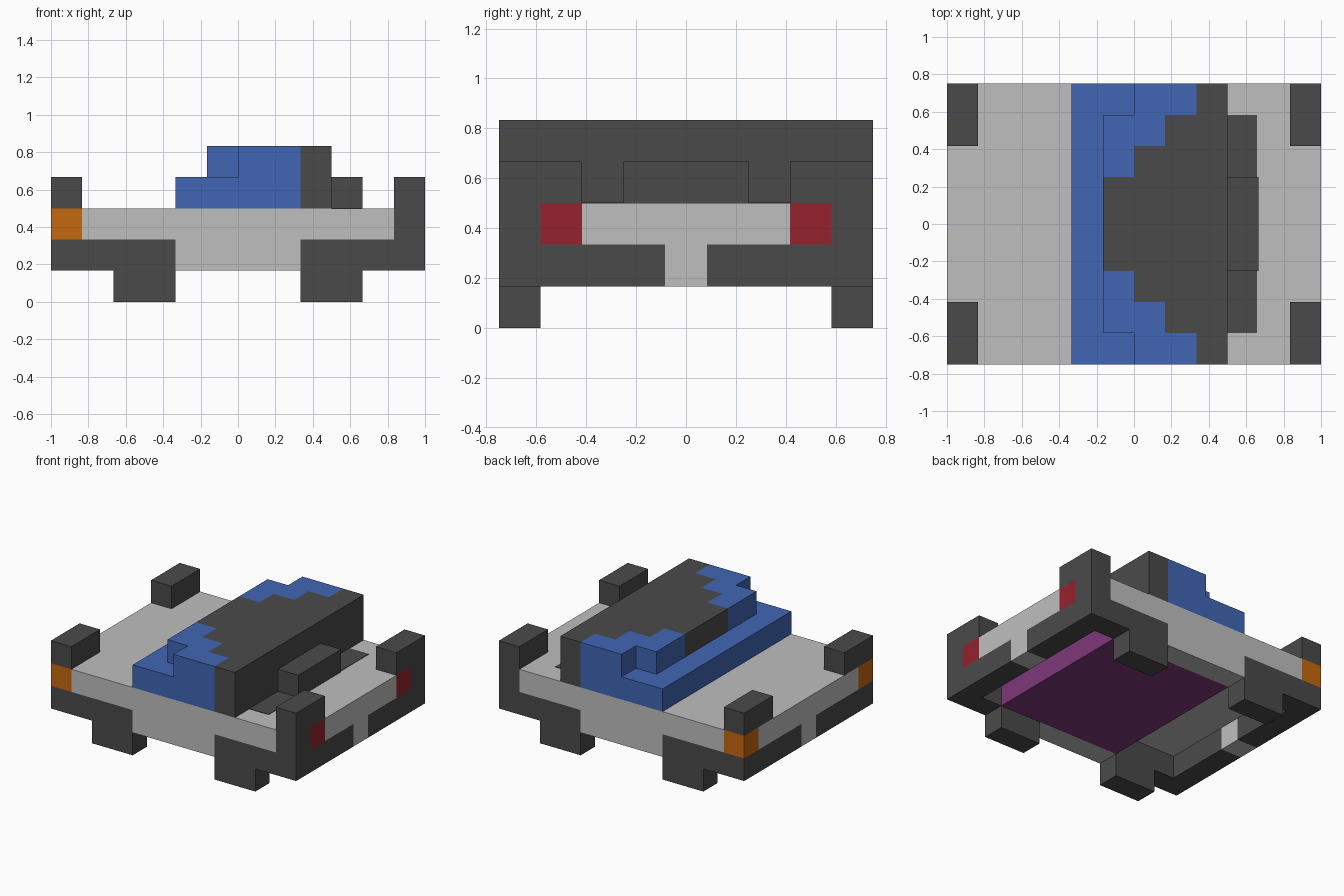
import bpy
import bmesh

if "Cube" in bpy.data.objects:
    bpy.data.objects.remove(bpy.data.objects["Cube"])

U = 1 / 6  # size of one block


def linear(c):
    c /= 255
    return c / 12.92 if c <= 0.04045 else ((c + 0.055) / 1.055) ** 2.4


def material(name, *rgb):
    colour = [linear(c) for c in rgb] + [1]
    m = bpy.data.materials.new(name)
    m.use_nodes = True
    m.diffuse_color = colour
    m.node_tree.nodes["Principled BSDF"].inputs["Base Color"].default_value = colour
    return m


grey = material("light_grey", 191, 191, 191)
dark = material("dark_grey", 74, 74, 74)
blue = material("blue", 65, 101, 180)
orange = material("orange", 197, 104, 16)
red = material("red", 150, 34, 46)
purple = material("purple", 127, 56, 122)


def prism(name, outline, z0, z1, mat):
    """Extrude a plan outline, given in blocks, from z0 to z1."""
    bm = bmesh.new()
    base = bm.faces.new([bm.verts.new((x * U, y * U, z0 * U)) for x, y in outline])
    top = bmesh.ops.extrude_face_region(bm, geom=[base])
    verts = [g for g in top["geom"] if isinstance(g, bmesh.types.BMVert)]
    bmesh.ops.translate(bm, verts=verts, vec=(0, 0, (z1 - z0) * U))
    bmesh.ops.recalc_face_normals(bm, faces=bm.faces)
    mesh = bpy.data.meshes.new(name)
    bm.to_mesh(mesh)
    bm.free()
    mesh.materials.append(mat)
    obj = bpy.data.objects.new(name, mesh)
    bpy.context.collection.objects.link(obj)


def rect(x0, x1, y0, y1):
    return [(x0, y0), (x1, y0), (x1, y1), (x0, y1)]


def box(name, x0, x1, y0, y1, z0, z1, mat):
    prism(name, rect(x0, x1, y0, y1), z0, z1, mat)


def pair(name, outline, z0, z1, mat):
    """Make a part on both sides of the car, mirrored across y."""
    prism(name + "_near", [(x, -y) for x, y in outline], z0, z1, mat)
    prism(name + "_far", outline, z0, z1, mat)


# Body slab and its end panels between the lamps
box("body_deck", -5, 5, -4.5, 4.5, 2, 3, grey)
box("nose_panel", -6, -5, -3.5, 3.5, 2, 3, grey)
box("tail_panel", 5, 6, -2.5, 2.5, 2, 3, grey)
pair("side_sill", rect(-2, 2, 3.5, 4.5), 1, 2, grey)

# Underside block
box("underbody", -2, 4, -3.5, 3.5, 1, 2, purple)

# Wheels and wrap-around bumpers at both ends
bumper = [(6, 0.5), (5, 0.5), (5, 3.5), (2, 3.5), (2, 4.5), (6, 4.5)]
for end, s in (("front", -1), ("rear", 1)):
    pair(end + "_bumper", [(s * x, y) for x, y in bumper], 1, 2, dark)
    pair(end + "_wheel", rect(s * 2, s * 4, 3.5, 4.5), 0, 1, dark)
    pair(end + "_corner_block", rect(s * 5, s * 6, 2.5, 4.5), 3, 4, dark)
    prism(end + "_plate_mount", rect(s * 5, s * 6, -0.5, 0.5), 1, 2, grey)

# Lamps and rear corners
pair("front_lamp", rect(-6, -5, 3.5, 4.5), 2, 3, orange)
pair("rear_lamp", rect(5, 6, 2.5, 3.5), 2, 3, red)
pair("rear_corner", rect(5, 6, 3.5, 4.5), 2, 3, dark)

# Cabin: glass below, stepped roof and rear wall
box("cabin_glass", -2, 2, -4.5, 4.5, 3, 4, blue)
box("cabin_rear", 2, 3, -4.5, 4.5, 3, 4, dark)
steps = [(-1, 1.5), (0, 1.5), (0, 2.5), (1, 2.5), (1, 3.5), (2, 3.5), (2, 4.5)]
half = steps + [(3, 4.5)]
prism("roof", half + [(x, -y) for x, y in reversed(half)], 4, 5, dark)
pair("roof_glass", steps + [(0, 4.5), (0, 3.5), (-1, 3.5)], 4, 5, blue)

# Engine block behind the cabin with flat vents beside it
box("engine_block", 3, 4, -1.5, 1.5, 3, 4, dark)
pair("engine_vent", rect(3, 3.95, 1.5, 3.5), 3, 3.02, dark)
